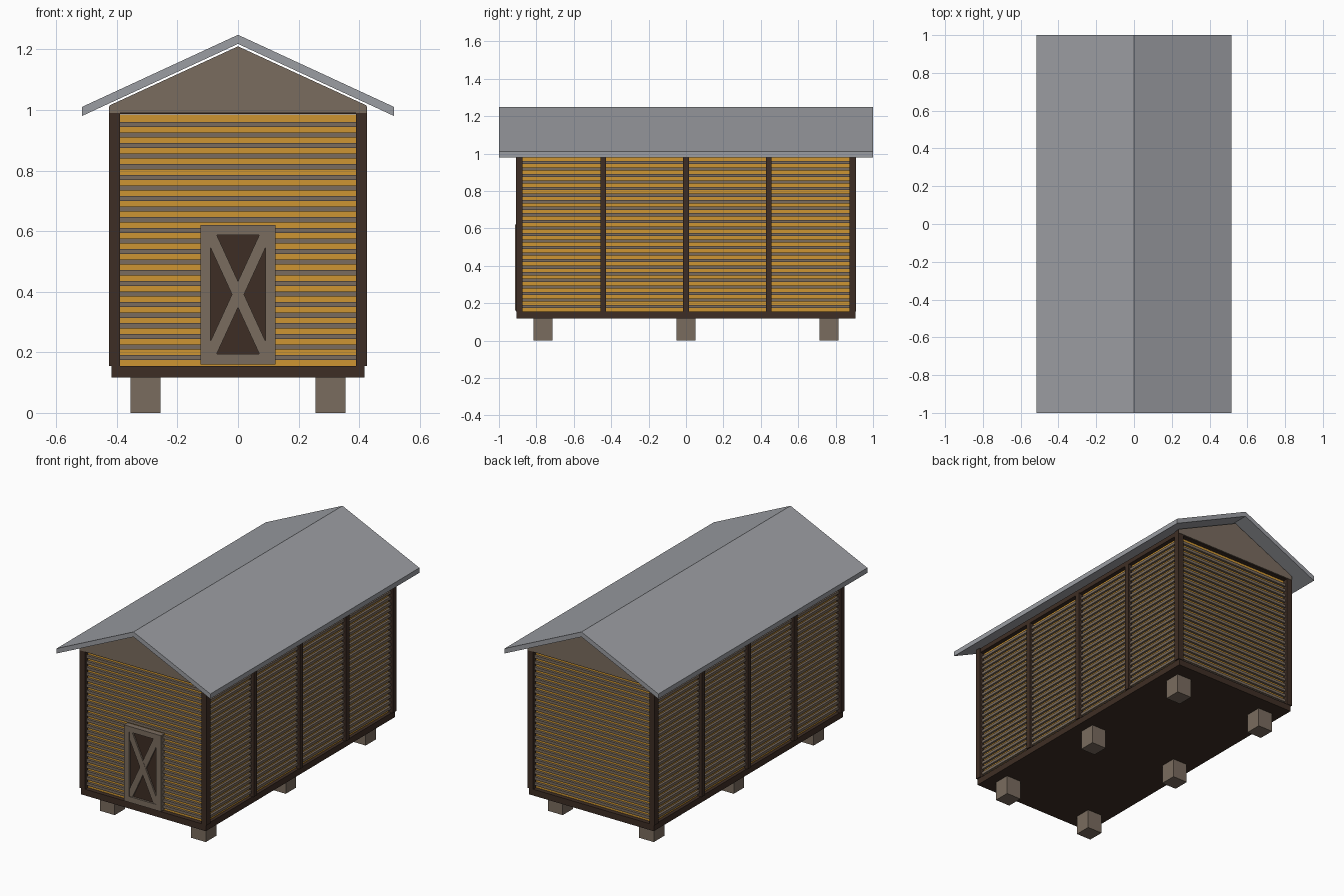
import bpy, bmesh, math
from mathutils import Matrix, Vector

cube = bpy.data.objects.get("Cube")
if cube:
    bpy.data.objects.remove(cube, do_unlink=True)


def material(name, r, g, b):
    m = bpy.data.materials.new(name)
    m.use_nodes = True
    m.diffuse_color = (r, g, b, 1)
    m.node_tree.nodes["Principled BSDF"].inputs["Base Color"].default_value = (r, g, b, 1)
    return m


WOOD = material("weathered wood", .195, .150, .114)
DARK = material("dark timber", .048, .027, .018)
CORN = material("golden corn", .61, .30, .032)
ROOF = material("grey roofing", .33, .34, .365)


def finish(name, bm, mat):
    bmesh.ops.recalc_face_normals(bm, faces=bm.faces)
    mesh = bpy.data.meshes.new(name)
    bm.to_mesh(mesh)
    bm.free()
    mesh.materials.append(mat)
    obj = bpy.data.objects.new(name, mesh)
    bpy.context.collection.objects.link(obj)


def add_box(bm, x, y, z, tilt=0):
    """Box from three (min, max) ranges, tilted about the y axis."""
    size = Vector([r[1] - r[0] for r in (x, y, z)])
    mid = Vector([(r[1] + r[0]) / 2 for r in (x, y, z)])
    mat = Matrix.Translation(mid) @ Matrix.Rotation(tilt, 4, 'Y') @ Matrix.Diagonal(size).to_4x4()
    bmesh.ops.create_cube(bm, size=1, matrix=mat)


def boxes(name, mat, *items):
    bm = bmesh.new()
    for item in items:
        add_box(bm, *item)
    finish(name, bm, mat)


def prism(name, mat, profile, y0, y1):
    """Extrude an x-z profile along y."""
    bm = bmesh.new()
    face = bm.faces.new([bm.verts.new((x, y0, z)) for x, z in profile])
    out = bmesh.ops.extrude_face_region(bm, geom=[face], use_keep_orig=True)
    bmesh.ops.translate(bm, vec=(0, y1 - y0, 0),
                        verts=[v for v in out["geom"] if isinstance(v, bmesh.types.BMVert)])
    finish(name, bm, mat)


def span(a, b, s):
    """Range a..b, mirrored when s is -1."""
    return (a, b) if s > 0 else (-b, -a)


SIDES = (-1, 1)
FLOOR = .155
EAVE = .99

# Footings and floor
boxes("footings", WOOD, *[(span(.255, .355, s), (y - .05, y + .05), (0, .12))
                          for s in SIDES for y in (-.765, 0, .765)])
boxes("floor", DARK, ((-.418, .418), (-.905, .905), (.117, FLOOR)))

# Stored corn filling the interior
boxes("corn_fill", CORN, ((-.398, .398), (-.878, .878), (FLOOR, .985)))

# Corner posts, side posts and top plates
boxes("corner_posts", DARK, *[(span(.39, .426, s), span(.873, .908, t), (FLOOR, 1.012))
                              for s in SIDES for t in SIDES])
boxes("side_posts", DARK, *[(span(.39, .426, s), (y - .015, y + .015), (FLOOR, EAVE))
                            for s in SIDES for y in (-.442, 0, .442)])
boxes("side_plates", DARK, *[(span(.39, .424, s), (-.875, .875), (.982, 1.01)) for s in SIDES])
boxes("end_plates", DARK, *[((-.39, .39), span(.87, .905, t), (.986, 1.0)) for t in SIDES])

# Horizontal slats on all four walls
heights = [(z - .0085, z + .0085) for z in [.1825 + .035 * k for k in range(23)]]
boxes("end_slats", WOOD, *[((-.39, .39), span(.872, .893, t), h) for t in SIDES for h in heights])
boxes("side_slats", WOOD, *[(span(.39, .412, s), (-.875, .875), h) for s in SIDES for h in heights])

# Gables
gable = [(-.424, EAVE), (.424, EAVE), (.424, 1.015), (0, 1.21), (-.424, 1.015)]
for name, t in (("front_gable", -1), ("back_gable", 1)):
    prism(name, WOOD, gable, *span(.885, .91, t))

# Pitched roof
prism("roof", ROOF, [(-.515, .98), (0, 1.218), (.515, .98), (.515, 1.01), (0, 1.248), (-.515, 1.01)], -1, 1)

# Front door: dark panel, frame and crossed braces
boxes("door_panel", DARK, ((-.12, .12), (-.902, -.88), (.165, .615)))
boxes("door_frame", WOOD,
      *[(span(.09, .124, s), (-.914, -.88), (.16, .62)) for s in SIDES],
      *[((-.09, .09), (-.914, -.88), z) for z in ((.16, .195), (.587, .62))])
lean = math.atan2(.18, .392)
length = math.hypot(.18, .392) / 2
boxes("door_braces", WOOD, *[((-.018, .018), (-.911 + .0005 * s, -.885), (.391 - length, .391 + length), s * lean)
                             for s in SIDES])
